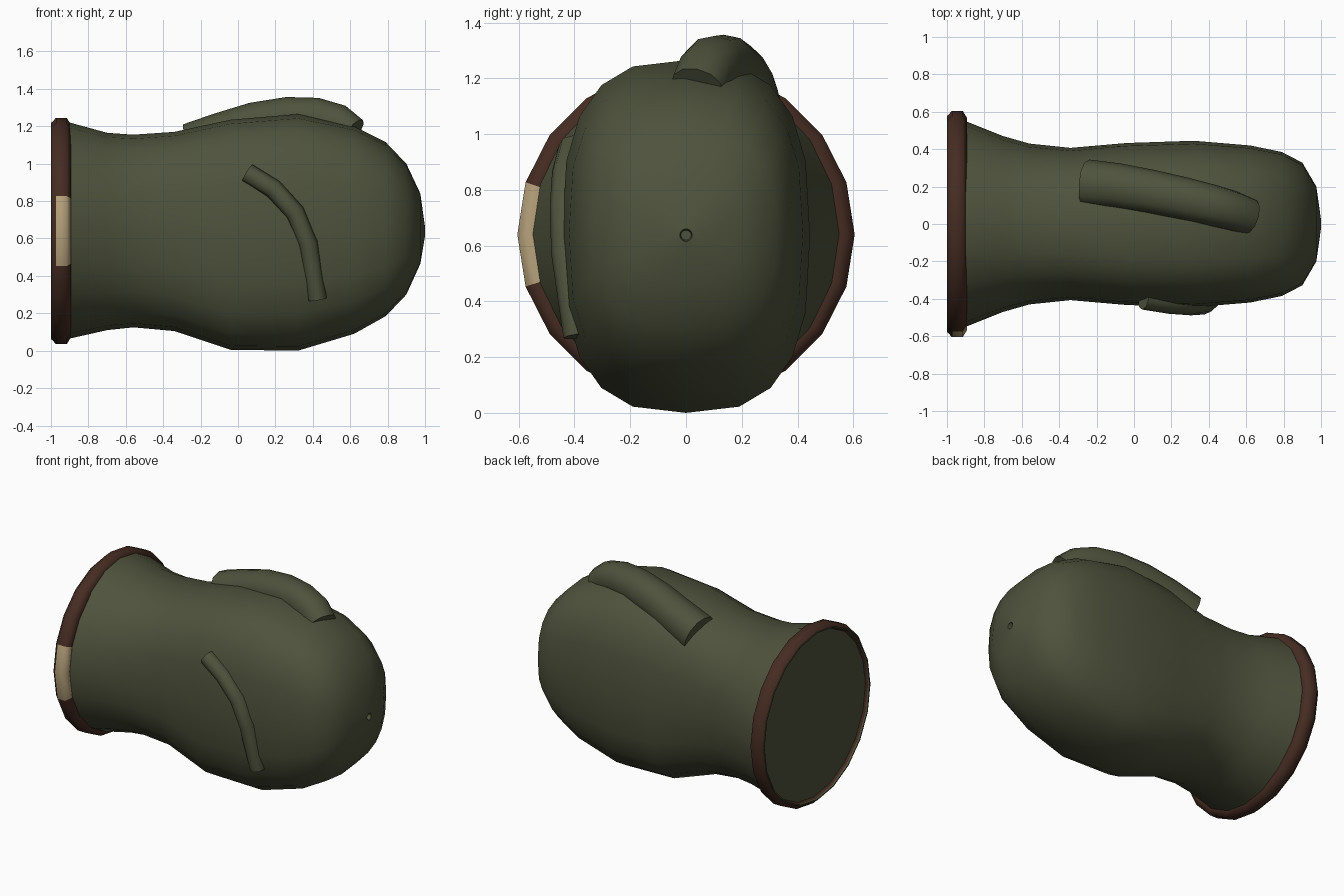
import bpy, bmesh, math
from mathutils import Vector

if "Cube" in bpy.data.objects:
    bpy.data.objects.remove(bpy.data.objects["Cube"])


def material(name, rgb):
    m = bpy.data.materials.new(name)
    m.diffuse_color = (*rgb, 1)
    m.use_nodes = True
    m.node_tree.nodes["Principled BSDF"].inputs["Base Color"].default_value = m.diffuse_color
    return m


GREEN = material("olive green", (0.077, 0.085, 0.045))
BROWN = material("dark brown", (0.060, 0.025, 0.016))
TAN = material("tan", (0.47, 0.36, 0.20))


def loft(name, rings, mats, angle=40, closed=False):
    """Skin a list of equal-sized point rings, capping the ends unless closed."""
    bm = bmesh.new()
    rows = [[bm.verts.new(p) for p in ring] for ring in rings]
    pairs = list(zip(rows, rows[1:]))
    if closed:
        pairs.append((rows[-1], rows[0]))
    else:
        bm.faces.new(rows[0])
        bm.faces.new(rows[-1])
    for a, b in pairs:
        for i in range(len(a)):
            j = (i + 1) % len(a)
            bm.faces.new((a[i], a[j], b[j], b[i]))
    bmesh.ops.recalc_face_normals(bm, faces=bm.faces)
    me = bpy.data.meshes.new(name)
    bm.to_mesh(me)
    bm.free()
    for m in mats:
        me.materials.append(m)
    me.shade_smooth()
    me.set_sharp_from_angle(angle=math.radians(angle))
    ob = bpy.data.objects.new(name, me)
    bpy.context.collection.objects.link(ob)
    return ob


def section(x, top, bottom, half, e, n=20):
    """Superellipse section of the body at x."""
    mid, h = (top + bottom) / 2, (top - bottom) / 2
    power = lambda v: math.copysign(abs(v) ** e, v) if abs(v) > 1e-6 else 0
    pts = []
    for i in range(n):
        a = math.tau * i / n
        pts.append((x, half * power(math.cos(a)), mid + h * power(math.sin(a))))
    return pts


def tube(name, path, r0, r1, sides, square=1.0):
    """Tube along a path, tapering from r0 to r1; square < 1 gives a boxier section."""
    path = [Vector(p) for p in path]
    power = lambda v: math.copysign(abs(v) ** square, v) if abs(v) > 1e-6 else 0
    rings = []
    for k, p in enumerate(path):
        t = (path[min(k + 1, len(path) - 1)] - path[max(k - 1, 0)]).normalized()
        u = t.cross(Vector((0, 1, 0))).normalized()
        v = t.cross(u)
        r = r0 + (r1 - r0) * k / (len(path) - 1)
        rings.append([p + r * (power(math.cos(math.tau * i / sides)) * u
                               + power(math.sin(math.tau * i / sides)) * v)
                      for i in range(sides)])
    return loft(name, rings, [GREEN], 50)


# Body: x, top, bottom, half width, squareness; shallow recessed end and small tip hole
loft("body", [section(*s) for s in (
    (-0.975, 1.21, 0.07, 0.57, 1.0),
    (-1.0, 1.212, 0.068, 0.572, 1.0),
    (-1.0, 1.22, 0.06, 0.58, 1.0),
    (-0.9, 1.22, 0.065, 0.55, 1.0),
    (-0.7, 1.165, 0.11, 0.47, 0.92),
    (-0.56, 1.155, 0.125, 0.43, 0.86),
    (-0.34, 1.17, 0.105, 0.407, 0.8),
    (-0.04, 1.235, 0.005, 0.433, 0.72),
    (0.32, 1.265, 0.0, 0.445, 0.72),
    (0.62, 1.20, 0.09, 0.42, 0.72),
    (0.79, 1.115, 0.185, 0.385, 0.74),
    (0.90, 1.0, 0.30, 0.328, 0.78),
    (0.975, 0.84, 0.465, 0.20, 0.85),
    (1.0, 0.66, 0.615, 0.022, 1.0),
    (0.975, 0.655, 0.62, 0.018, 1.0))], [GREEN], 50)

# Cuff band with a tan patch on its front
BAND = ((-0.998, 0.578), (-0.973, 0.605), (-0.915, 0.605), (-0.892, 0.565),
        (-0.905, 0.53), (-0.96, 0.55))
band = []
for i in range(20):
    a = math.tau * i / 20
    band.append([(x, r * math.cos(a), 0.64 + r * math.sin(a)) for x, r in BAND])
cuff = loft("cuff_band", band, [BROWN, TAN], 65, closed=True)
for f in cuff.data.polygons:
    if f.center.y < 0 and abs(f.center.z - 0.64) < 0.12 and f.center.x > -0.96:
        f.material_index = 1

# Thick ridge over the top, bending down at its end
tube("top_ridge", [(-0.25, 0.217, 1.09), (-0.09, 0.202, 1.15), (0.09, 0.172, 1.21),
                   (0.27, 0.135, 1.243), (0.42, 0.10, 1.243), (0.53, 0.07, 1.215),
                   (0.605, 0.04, 1.155)], 0.128, 0.10, 12, 0.9)

# Thin curved ridge on the front
tube("front_ridge", [(0.05, -0.405, 0.95), (0.19, -0.428, 0.865), (0.305, -0.437, 0.74),
                     (0.375, -0.433, 0.575), (0.425, -0.39, 0.275)], 0.053, 0.05, 8)
